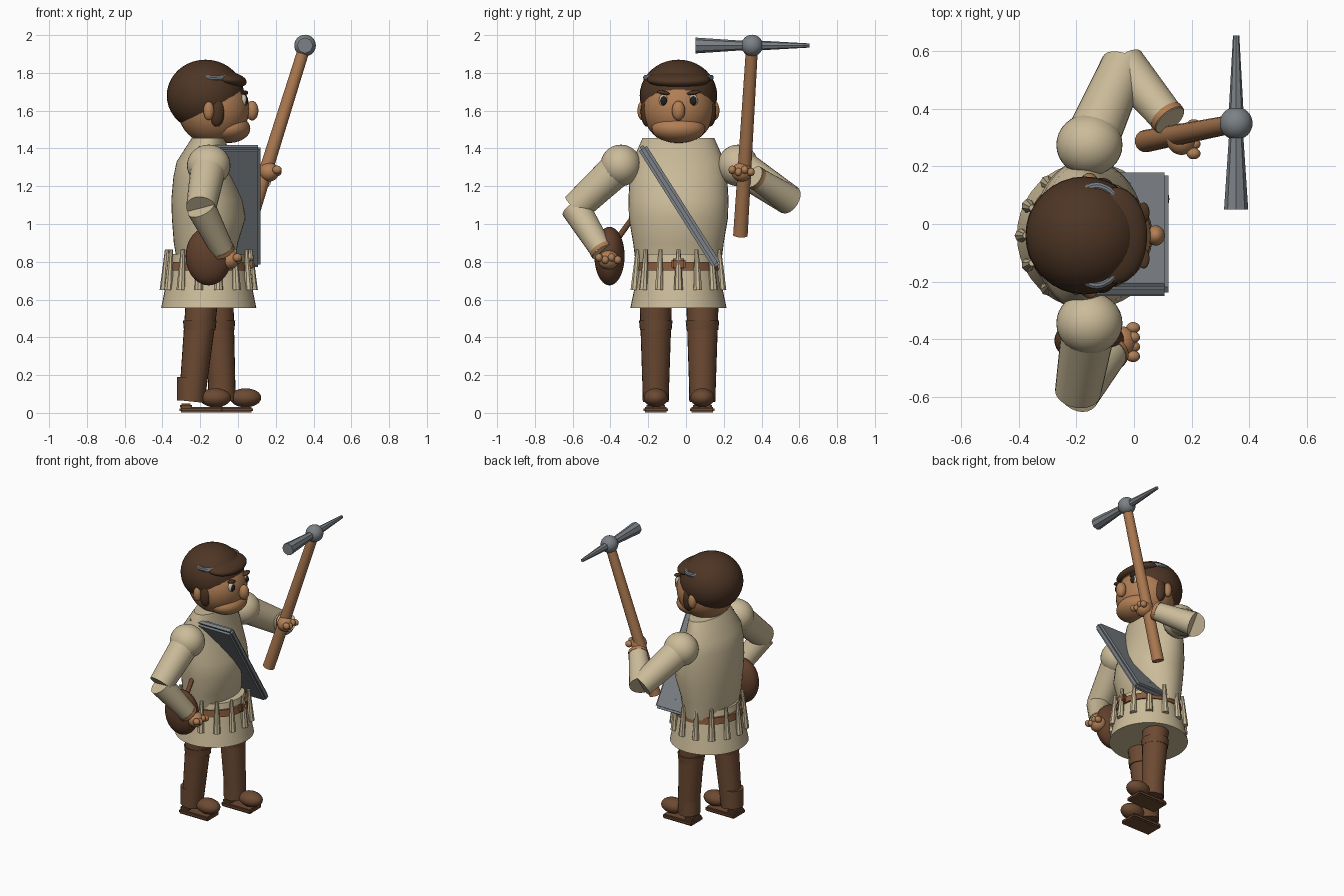
import bpy, bmesh, math
from mathutils import Vector, Matrix

cube = bpy.data.objects.get("Cube")
if cube:
    bpy.data.objects.remove(cube, do_unlink=True)


def material(name, r, g, b):
    m = bpy.data.materials.new(name)
    m.use_nodes = True
    m.diffuse_color = (r, g, b, 1)
    bsdf = m.node_tree.nodes["Principled BSDF"]
    bsdf.inputs["Base Color"].default_value = (r, g, b, 1)
    bsdf.inputs["Roughness"].default_value = 0.8
    return m


CLOTH = material("cream cloth", .60, .50, .32)
SKIN = material("tan skin", .44, .21, .09)
HAIR = material("dark brown hair", .075, .036, .018)
PANTS = material("brown trousers", .15, .068, .032)
BELT = material("belt leather", .25, .105, .045)
POUCH = material("pouch leather", .12, .05, .024)
WOOD = material("handle wood", .41, .19, .08)
STEEL = material("grey steel", .20, .22, .24)
DARK = material("eye black", .02, .015, .012)
WHITE = material("eye cream", .62, .55, .42)

CX, CY = -.155, -.04          # body axis


def finish(name, bm, mat):
    bmesh.ops.recalc_face_normals(bm, faces=bm.faces)
    me = bpy.data.meshes.new(name)
    bm.to_mesh(me)
    bm.free()
    me.materials.append(mat)
    ob = bpy.data.objects.new(name, me)
    bpy.context.collection.objects.link(ob)
    bpy.ops.object.select_all(action='DESELECT')
    ob.select_set(True)
    bpy.context.view_layer.objects.active = ob
    bpy.ops.object.shade_smooth_by_angle(angle=math.radians(35))
    return ob


def ball(name, mat, center, radii, rot=None):
    if not isinstance(radii, tuple):
        radii = (radii,) * 3
    bm = bmesh.new()
    mtx = Matrix.Translation(center) @ (rot or Matrix()) @ Matrix.Diagonal((*radii, 1))
    bmesh.ops.create_uvsphere(bm, u_segments=32, v_segments=20, radius=1, matrix=mtx)
    return finish(name, bm, mat)


def limb(name, mat, a, b, ra, rb, sides=24):
    a, b = Vector(a), Vector(b)
    turn = (b - a).to_track_quat('Z', 'Y').to_matrix().to_4x4()
    bm = bmesh.new()
    bmesh.ops.create_cone(bm, cap_ends=True, segments=sides, radius1=ra, radius2=rb,
                          depth=(b - a).length,
                          matrix=Matrix.Translation((a + b) / 2) @ turn)
    return finish(name, bm, mat)


def loft(name, mat, rings, sides=40):
    # rings: z, centre x, half depth, half width
    bm = bmesh.new()
    loops = []
    for z, cx, rx, ry in rings:
        loops.append([bm.verts.new((cx + rx * math.cos(t), CY + ry * math.sin(t), z))
                      for t in (math.tau * i / sides for i in range(sides))])
    for lo, hi in zip(loops, loops[1:]):
        for i in range(sides):
            j = (i + 1) % sides
            bm.faces.new((lo[i], lo[j], hi[j], hi[i]))
    bm.faces.new(loops[0])
    bm.faces.new(loops[-1])
    return finish(name, bm, mat)


def box(name, mat, center, size, rot=None, bevel=.008):
    bm = bmesh.new()
    bmesh.ops.create_cube(bm, size=1, matrix=Matrix.Diagonal((*size, 1)))
    bmesh.ops.bevel(bm, geom=bm.edges[:], offset=bevel, segments=2, affect='EDGES')
    bm.transform(Matrix.Translation(center) @ (rot or Matrix()))
    return finish(name, bm, mat)


# Torso and skirt
loft("torso", CLOTH, [(.78, -.17, .15, .225), (.9, -.17, .17, .24), (1.03, -.155, .195, .262),
                      (1.13, -.165, .188, .265), (1.25, -.18, .162, .258),
                      (1.33, -.185, .14, .245), (1.455, -.155, .09, .19)])
loft("skirt", CLOTH, [(.555, CX, .252, .255), (.65, CX, .233, .235), (.84, CX, .19, .2)])
loft("belt", BELT, [(.755, CX, .222, .222), (.8, CX, .216, .216)])
box("buckle", BELT, (CX + .225, CY, .79), (.03, .075, .055))

# Ring of cartridges around the belt
for i in range(14):
    c, s = math.cos(math.tau * i / 14), math.sin(math.tau * i / 14)
    limb("cartridge", CLOTH, (CX + .236 * c, CY + .236 * s, .65),
         (CX + .221 * c, CY + .221 * s, .865), .024, .011, 8)

# Legs and shoes: side, y, hip x, ankle x, shoe shift
for side, y, hip, ankle, shift in (("right", -.16, -.19, -.245, 0), ("left", .087, -.11, -.08, .16)):
    limb(side + "_leg", PANTS, (ankle, y, .06), (hip, y, .6), .068, .086)
    knee = hip + (ankle - hip) * .23
    limb(side + "_trouser_roll", PANTS, (knee, y, .44), (knee, y, .49), .084, .089)
    limb(side + "_boot_cuff", PANTS, (ankle - .008, y, .065), (ankle - .008, y, .19), .07, .07)
    box(side + "_sole", PANTS, (-.195 + shift, y, .016), (.23, .13, .03))
    box(side + "_heel", PANTS, (-.275 + shift, y, .035), (.065, .1, .03))
    ball(side + "_toe", PANTS, (-.12 + shift, y, .08), (.083, .063, .05))

# Arms
ARMS = {
    "right": ((CX, -.345, 1.31), (-.195, -.585, 1.085), (-.075, -.44, .85), (-.045, -.41, .81)),
    "left": ((CX, .275, 1.31), (-.035, .55, 1.125), (.125, .36, 1.25), (.165, .295, 1.275)),
}
for side, (shoulder, elbow, wrist, hand) in ARMS.items():
    e, w = Vector(elbow), Vector(wrist)
    along = (w - e).normalized()
    ball(side + "_shoulder", CLOTH, shoulder, (.115, .108, .11))
    limb(side + "_upper_arm", CLOTH, shoulder, elbow, .095, .08)
    limb(side + "_forearm", CLOTH, elbow, wrist, .078, .06)
    limb(side + "_cuff", SKIN, w - along * .025, w - along * .003, .064, .063)
    ball(side + "_hand", SKIN, hand, (.052, .055, .05))
    for k in range(4):
        ball(side + "_finger", SKIN, Vector(hand) + Vector((.042, -.05 + .033 * k, .012 - .012 * (k % 2))),
             (.024, .02, .022))

# Flat pouch with a thin stem at the hip
ball("pouch", POUCH, (-.155, -.405, .83), (.122, .08, .155))
limb("pouch_stem", PANTS, (-.155, -.4, .87), (-.155, -.27, 1.05), .016, .014, 12)

# Diagonal plate through the chest
box("chest_plate", STEEL, (-.05, -.035, 1.095), (.34, .05, .75),
    Matrix.Rotation(math.atan2(.4, .63), 4, 'X'), .014)

# Pickaxe
top = (.355, .35, 1.945)
limb("pick_handle", WOOD, (.04, .288, .94), top, .039, .032, 16)
ball("pick_hub", STEEL, top, .057)
limb("pick_spike", STEEL, top, (.355, .655, 1.945), .028, .011, 8)
limb("pick_chisel", STEEL, top, (.355, .05, 1.945), .022, .042, 8)

# Head
ball("face", SKIN, (-.13, CY, 1.61), .19)
ball("muzzle", SKIN, (-.05, CY, 1.505), (.115, .142, .076))
ball("nose", SKIN, (.075, CY, 1.6), (.033, .035, .052))
ball("hair", HAIR, (-.172, CY, 1.68), (.205, .205, .19))
ball("fringe", HAIR, (-.065, CY, 1.765), (.112, .168, .045), Matrix.Rotation(math.radians(8), 4, 'Y'))
for s in (-1, 1):
    ball("ear", SKIN, (-.155, CY + s * .192, 1.6), (.028, .025, .05))
    ball("sideburn", HAIR, (-.112, CY + s * .165, 1.595), (.042, .035, .08))
    ball("eye", WHITE, (.028, CY + s * .078, 1.655), (.02, .025, .032))
    ball("pupil", DARK, (.038, CY + s * .078, 1.653), (.016, .019, .025))
    ball("eyebrow", HAIR, (.034, CY + s * .08, 1.695), (.02, .035, .011),
         Matrix.Rotation(math.radians(s * 10), 4, 'X'))

# Metal headband that shows at the temples
bpy.ops.mesh.primitive_torus_add(location=(-.13, CY, 1.775), major_radius=.172, minor_radius=.015,
                                 major_segments=40, minor_segments=10)
band = bpy.context.object
band.name = "headband"
band.scale.x = .6
band.data.materials.append(STEEL)
bpy.ops.object.shade_smooth_by_angle()
